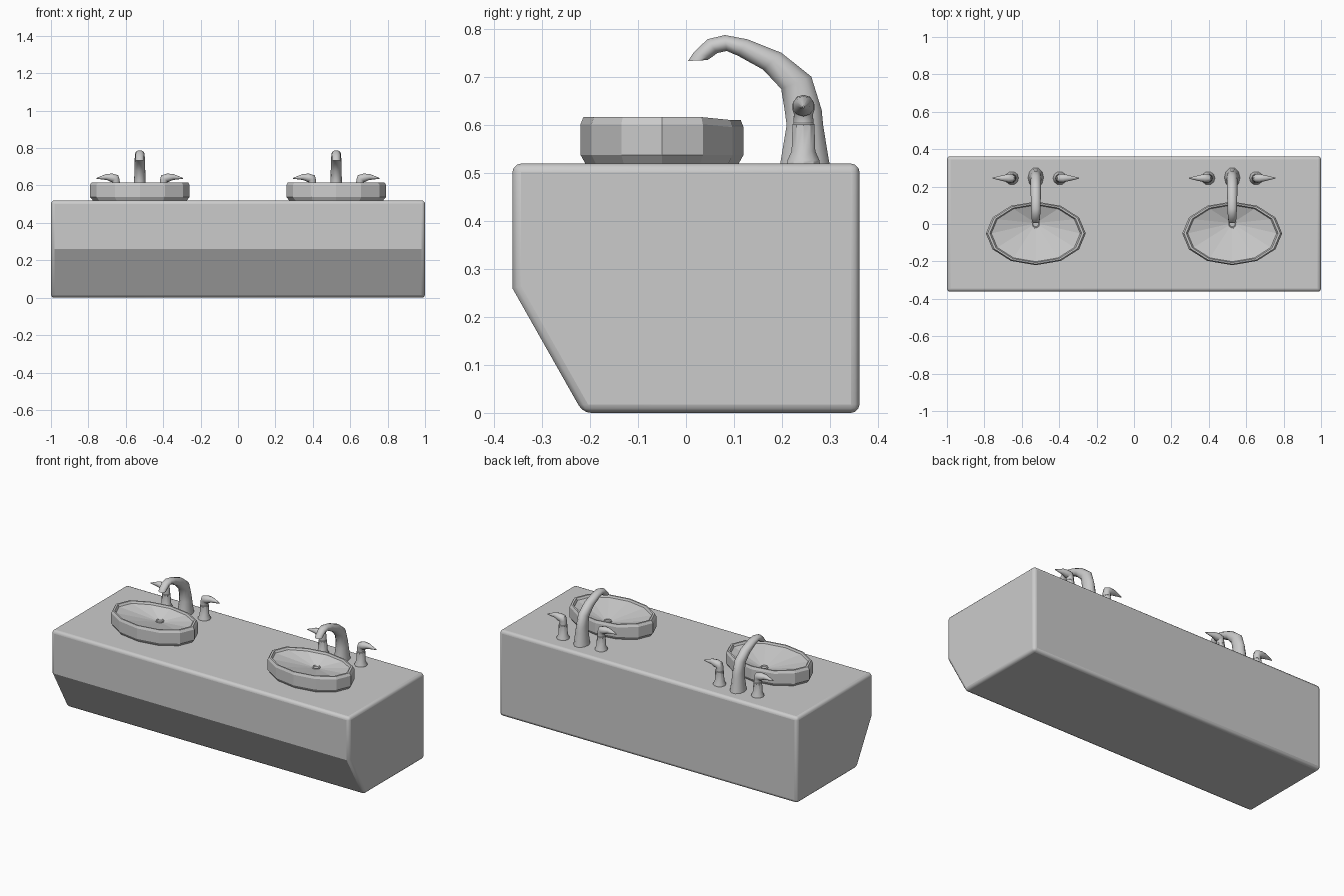
import bpy, math
from mathutils import Vector

if "Cube" in bpy.data.objects:
    bpy.data.objects.remove(bpy.data.objects["Cube"])

SINK_X = 0.525


def make_obj(name, verts, faces, smooth=None):
    me = bpy.data.meshes.new(name)
    me.from_pydata(verts, [], faces)
    ob = bpy.data.objects.new(name, me)
    bpy.context.collection.objects.link(ob)
    bpy.ops.object.select_all(action='DESELECT')
    ob.select_set(True)
    bpy.context.view_layer.objects.active = ob
    bpy.ops.object.mode_set(mode='EDIT')
    bpy.ops.mesh.select_all(action='SELECT')
    bpy.ops.mesh.normals_make_consistent(inside=False)
    bpy.ops.object.mode_set(mode='OBJECT')
    if smooth:
        bpy.ops.object.shade_smooth_by_angle(angle=math.radians(smooth))
    return ob


def loft(name, rings, smooth=None):
    """Skin a list of equal-length rings and cap both ends."""
    n = len(rings[0])
    verts = [v for r in rings for v in r]
    faces = [(k * n + i, k * n + (i + 1) % n, (k + 1) * n + (i + 1) % n, (k + 1) * n + i)
             for k in range(len(rings) - 1) for i in range(n)]
    faces += [tuple(range(n)), tuple(range(len(verts) - n, len(verts)))]
    return make_obj(name, verts, faces, smooth)


def ellipse(center, a, b, n):
    """Ring around center with half-axis vectors a and b."""
    c, a, b = Vector(center), Vector(a), Vector(b)
    return [c + a * math.cos(2 * math.pi * i / n) + b * math.sin(2 * math.pi * i / n)
            for i in range(n)]


# Cabinet: side profile extruded along x, softly bevelled
prof = [(-0.362, 0.26), (-0.362, 0.52), (0.362, 0.52), (0.362, 0), (-0.215, 0)]
cab = loft("cabinet", [[(x, y, z) for y, z in prof] for x in (-1, 1)])
bev = cab.modifiers.new("Bevel", 'BEVEL')
bev.width = 0.018
bev.segments = 3
bev.limit_method = 'ANGLE'
bev.angle_limit = math.radians(40)
bpy.ops.object.shade_smooth_by_angle(angle=math.radians(29))


def basin(cx, side):
    # scale, height, y offset of centre; inner slope runs to the drain
    steps = [(0.94, 0.52, 0), (1, 0.538, 0), (1, 0.602, 0), (0.965, 0.617, 0),
             (0.92, 0.617, 0), (0.89, 0.605, 0), (0.07, 0.56, 0.05)]
    rings = []
    for s, z, dy in steps:
        ring = ellipse((cx, -0.05 + dy, z), (0.267 * s, 0, 0), (0, 0.17 * s, 0), 12)
        for v in ring:
            if v.y > 0.06 and v.z > 0.59:   # rim dips slightly at the back
                v.z -= 0.006
        rings.append(ring)
    loft("basin_" + side, rings)
    loft("drain_" + side, [ellipse((cx, 0, z), (r, 0, 0), (0, r, 0), 10)
                           for r, z in [(0.024, 0.556), (0.024, 0.565), (0.019, 0.567),
                                        (0.015, 0.562)]], 35)


def spout(cx, side):
    # inner (y, z), outer (y, z), half width in x
    pairs = [(0.194, 0.52, 0.302, 0.52, 0.042), (0.196, 0.532, 0.300, 0.530, 0.041),
             (0.208, 0.60, 0.288, 0.60, 0.033), (0.204, 0.63, 0.285, 0.632, 0.030),
             (0.197, 0.675, 0.263, 0.702, 0.029), (0.160, 0.715, 0.200, 0.752, 0.028),
             (0.108, 0.744, 0.129, 0.780, 0.026), (0.085, 0.754, 0.081, 0.789, 0.025),
             (0.066, 0.750, 0.044, 0.780, 0.024), (0.055, 0.742, 0.015, 0.752, 0.023),
             (0.046, 0.736, 0.003, 0.734, 0.022)]
    rings = []
    for iy, iz, oy, oz, w in pairs:
        rings.append(ellipse((cx, (iy + oy) / 2, (iz + oz) / 2), (w, 0, 0),
                             (0, (oy - iy) / 2, (oz - iz) / 2), 10))
    loft("spout_" + side, rings, 50)


def handle(cx, d, side):
    # post
    loft("handle_post_" + side,
         [ellipse((cx, 0.245, z), (r, 0, 0), (0, r, 0), 10)
          for r, z in [(0.036, 0.52), (0.035, 0.527), (0.026, 0.546),
                       (0.024, 0.602), (0.02, 0.606)]], 35)
    # lever: bends outward from the post and tapers to a point
    path = [(0, 0.600, 0.022, 0), (0, 0.625, 0.021, 15), (0.004, 0.637, 0.024, 45),
            (0.022, 0.641, 0.023, 80), (0.05, 0.645, 0.016, 97), (0.104, 0.638, 0.002, 97)]
    rings = []
    for x, z, r, deg in path:
        t = math.radians(deg)
        rings.append(ellipse((cx + d * x, 0.245, z),
                             (d * r * math.cos(t), 0, -r * math.sin(t)), (0, r, 0), 10))
    loft("handle_lever_" + side, rings, 50)


for sgn, side in ((-1, "left"), (1, "right")):
    cx = sgn * SINK_X
    basin(cx, side)
    spout(cx, side)
    for d, tag in ((-1, "_a"), (1, "_b")):
        handle(cx + d * 0.128, d, side + tag)
